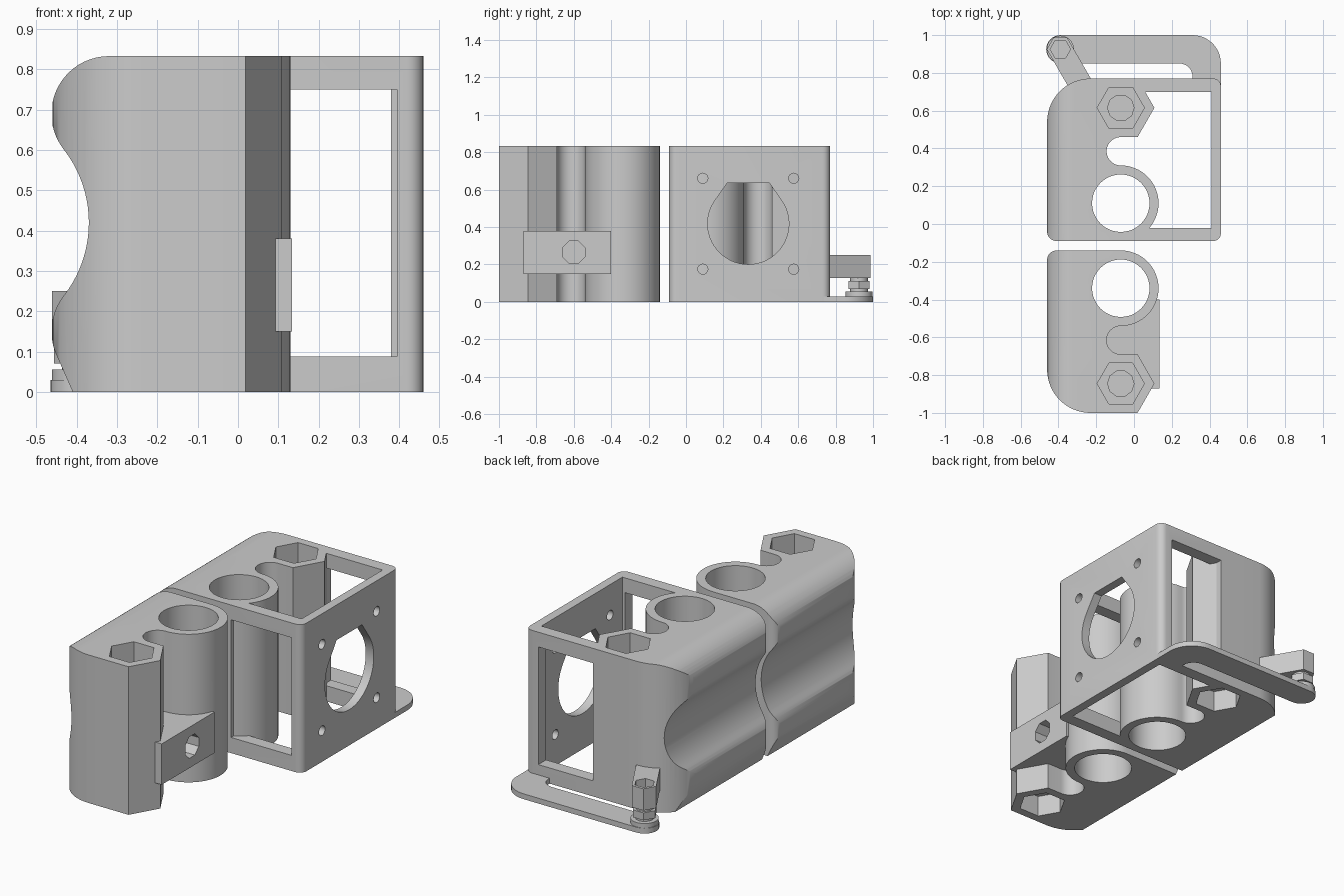
import bpy, bmesh
from math import sin, cos, radians

if "Cube" in bpy.data.objects:
    bpy.data.objects.remove(bpy.data.objects["Cube"], do_unlink=True)

grey = bpy.data.materials.new("light_grey")
grey.use_nodes = True
GREY = (0.6, 0.6, 0.6, 1)
grey.diffuse_color = GREY
grey.node_tree.nodes["Principled BSDF"].inputs["Base Color"].default_value = GREY

H = 0.833


def arc(cx, cy, r, a, b, n=16):
    steps = [radians(a + (b - a) * i / n) for i in range(n + 1)]
    return [(cx + r * cos(t), cy + r * sin(t)) for t in steps]


def ngon(cx, cy, r, n, start=0):
    return arc(cx, cy, r, start, start + 360, n)[:-1]


def rect(x0, x1, y0, y1):
    return [(x0, y0), (x1, y0), (x1, y1), (x0, y1)]


def prism(name, pts, lo, hi, axis="z"):
    """Extrude a 2D outline along one axis."""
    place = {"x": lambda p, t: (t, p[0], p[1]),
             "y": lambda p, t: (p[0], t, p[1]),
             "z": lambda p, t: (p[0], p[1], t)}[axis]
    bm = bmesh.new()
    low = [bm.verts.new(place(p, lo)) for p in pts]
    high = [bm.verts.new(place(p, hi)) for p in pts]
    bm.faces.new(low)
    bm.faces.new(high)
    for i in range(len(pts)):
        j = (i + 1) % len(pts)
        bm.faces.new((low[i], low[j], high[j], high[i]))
    bmesh.ops.remove_doubles(bm, verts=bm.verts, dist=1e-5)
    bmesh.ops.recalc_face_normals(bm, faces=bm.faces)
    mesh = bpy.data.meshes.new(name)
    bm.to_mesh(mesh)
    bm.free()
    mesh.materials.append(grey)
    ob = bpy.data.objects.new(name, mesh)
    bpy.context.collection.objects.link(ob)
    return ob


def combine(ob, tool, mode):
    """Apply one boolean and drop the tool."""
    mod = ob.modifiers.new("cut", "BOOLEAN")
    mod.operation, mod.object, mod.solver = mode, tool, "EXACT"
    bpy.context.view_layer.update()
    graph = bpy.context.evaluated_depsgraph_get()
    mesh = bpy.data.meshes.new_from_object(ob.evaluated_get(graph))
    ob.modifiers.clear()
    ob.data = mesh
    bpy.data.objects.remove(tool, do_unlink=True)


def cut(ob, pts, lo, hi, axis="z"):
    combine(ob, prism("cutter", pts, lo, hi, axis), "DIFFERENCE")


CX, BORE_Y, NUT_Y = -0.07, 0.11, 0.615


def block(name, flip):
    """Bearing and nut carrier with the scalloped outer side."""
    outline = (arc(CX, BORE_Y, 0.2, -90, 90, 32)
               + arc(CX, 0.385, 0.075, -90, -270, 20)[1:]
               + [(0.019, 0.46), (0.108, NUT_Y), (0.019, 0.77)]
               + arc(-0.23, 0.54, 0.23, 90, 180)
               + arc(-0.41, -0.04, 0.05, 180, 270, 8))
    ob = prism(name, [(x, flip(y)) for x, y in outline], 0, H)
    side = ([(0.3, -0.1), (0.3, 0.9), (-0.32, 0.9)]
            + arc(-0.32, 0.69, 0.143, 90, 218, 20)
            + arc(-0.6655, 0.42, 0.2955, 38, -38, 20)[1:]
            + arc(-0.32, 0.15, 0.143, 142, 201, 10)[1:]
            + [(-0.41, 0), (-0.37, -0.1)])
    side[2] = (-0.3199, 0.9)
    side[3] = (-0.32, H)
    combine(ob, prism("side_shape", side, -1.2, 1.2, "y"), "INTERSECT")
    return ob


def drill(ob, flip):
    """Bearing bore, rod hole and nut pockets at both ends."""
    by, ny = flip(BORE_Y), flip(NUT_Y)
    cut(ob, ngon(CX, by, 0.152, 48), -0.1, 1)
    cut(ob, ngon(CX, ny, 0.125, 6), 0.71, 1)
    cut(ob, ngon(CX, ny, 0.125, 6), -0.1, 0.12)
    cut(ob, ngon(CX, ny, 0.07, 10), 0.16, 0.75)


def same(y):
    return y


def mirrored(y):
    return -0.23 - y


# Rear block with its open motor box
frame_outline = ([(CX, -0.09)] + arc(0.42, -0.05, 0.04, -90, 0, 6)
                 + arc(0.42, 0.73, 0.04, 0, 90, 6)
                 + [(CX, 0.77), (CX, 0.70), (0.41, 0.70), (0.41, -0.02), (CX, -0.02)])
frame = prism("motor_frame", frame_outline, 0, H)
cut(frame, rect(0.02, 0.395, 0.088, 0.75), -0.2, -0.0201 + 0.01, "y")
cut(frame, rect(0.04, 0.38, 0.088, 0.75), 0.69, 0.9, "y")
motor_hole = (arc(0.333, 0.418, 0.217, 145, 395, 40)
              + [(0.446, 0.635), (0.220, 0.635)])
cut(frame, motor_hole, 0.35, 0.5, "x")
for y in (0.09, 0.576):
    for z in (0.175, 0.661):
        cut(frame, ngon(y, z, 0.027, 16), 0.35, 0.5, "x")

rear_block = block("rear_block", same)
combine(rear_block, frame, "UNION")
drill(rear_block, same)

# Front block with its belt clamp
front_block = block("front_block", mirrored)
clamp = prism("belt_clamp", rect(-0.15, 0.134, -0.87, -0.40), 0.15, 0.38)
combine(front_block, clamp, "UNION")
drill(front_block, mirrored)
cut(front_block, ngon(-0.6, 0.265, 0.065, 8, 22.5), -0.1, 0.3, "x")

# Thin foot behind the motor box
SX, SY = -0.39, 0.925
foot_outline = (arc(SX, SY, 0.075, 90, 270, 16)
                + arc(0.24, 0.78, 0.07, 90, 0, 8)
                + [(0.31, 0.735), (0.46, 0.735)]
                + arc(0.31, 0.85, 0.15, 0, 90, 12))
foot_plate = prism("foot_plate", foot_outline, 0, 0.03)

# Adjusting screw: base disc, shank and nut
parts = [rear_block, front_block, foot_plate,
         prism("screw_base", ngon(SX, SY, 0.072, 32), 0.03, 0.055),
         prism("screw_shank", ngon(SX, SY, 0.047, 24), 0.05, 0.14),
         prism("screw_nut", ngon(SX, SY, 0.066, 6), 0.07, 0.112)]

# Arm holding the screw
hexa = ngon(SX, SY, 0.072, 6)
arm_outline = hexa[:5] + [(hexa[4][0] + 0.09, hexa[4][1] - 0.156),
                          (hexa[0][0] + 0.115, hexa[0][1] - 0.199)]
screw_arm = prism("screw_arm", arm_outline, 0.128, 0.25)
cut(screw_arm, ngon(SX, SY, 0.054, 6), 0.2, 0.3)
parts.append(screw_arm)

# Smooth round surfaces, keep edges sharp
bpy.ops.object.select_all(action="DESELECT")
for ob in parts:
    ob.select_set(True)
bpy.context.view_layer.objects.active = rear_block
bpy.ops.object.shade_smooth_by_angle(angle=radians(28))
